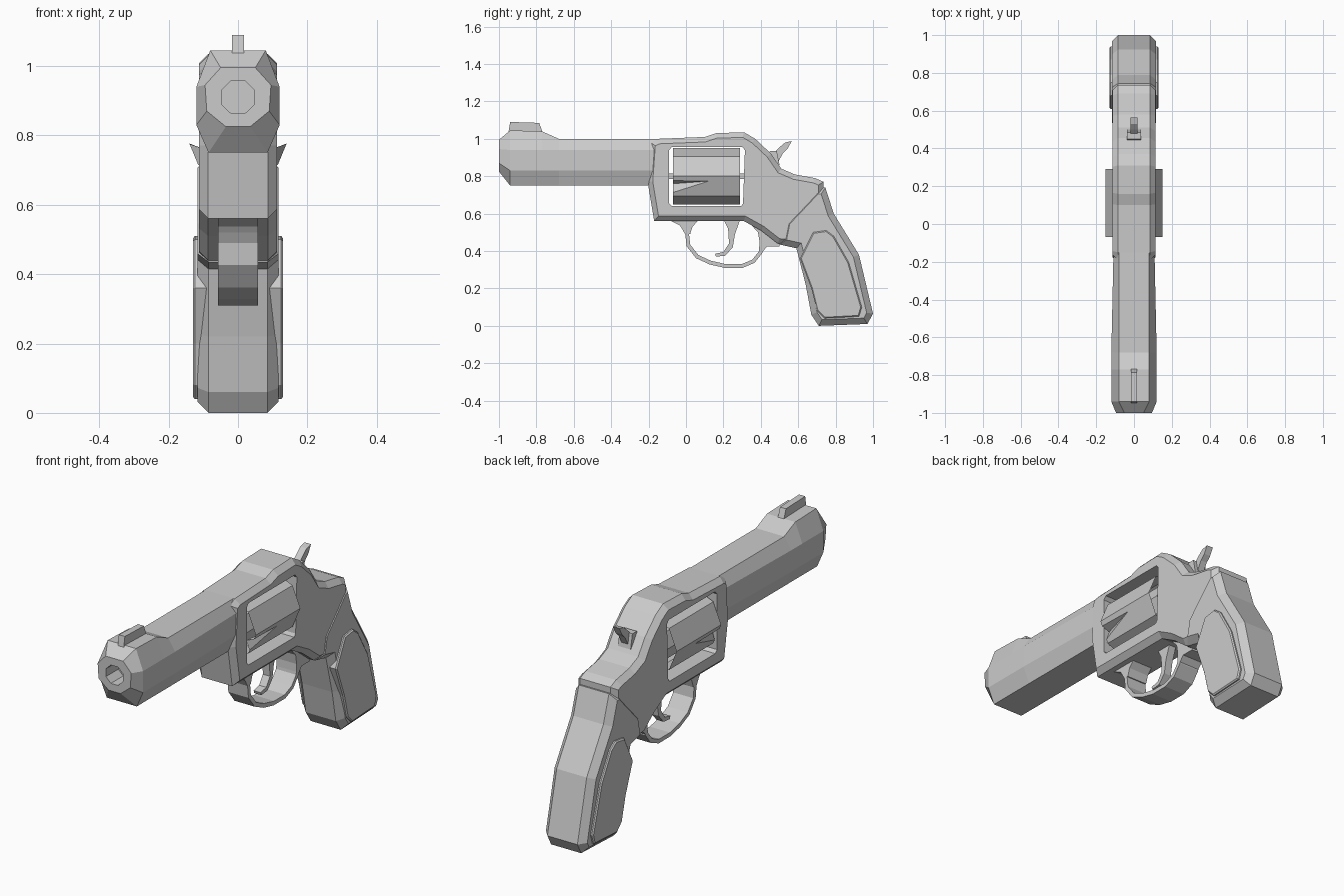
import bpy, bmesh
from math import cos, sin, pi
from mathutils import Vector

if "Cube" in bpy.data.objects:
    bpy.data.objects.remove(bpy.data.objects["Cube"])


def finish(name, bm):
    bmesh.ops.recalc_face_normals(bm, faces=bm.faces)
    mesh = bpy.data.meshes.new(name)
    bm.to_mesh(mesh)
    bm.free()
    ob = bpy.data.objects.new(name, mesh)
    bpy.context.collection.objects.link(ob)
    return ob


def plate(name, outline, w, chamfer=0.0):
    """Side outline (y, z) extruded to x = +-w, with chamfered rims."""
    bm = bmesh.new()
    face = bm.faces.new([bm.verts.new((-w, y, z)) for y, z in outline])
    ext = bmesh.ops.extrude_face_region(bm, geom=[face], use_keep_orig=True)
    verts = [g for g in ext["geom"] if isinstance(g, bmesh.types.BMVert)]
    bmesh.ops.translate(bm, verts=verts, vec=(2 * w, 0, 0))
    bmesh.ops.recalc_face_normals(bm, faces=bm.faces)
    if chamfer:
        rims = [e for e in bm.edges if abs(e.verts[0].co.x - e.verts[1].co.x) < 1e-5]
        bmesh.ops.bevel(bm, geom=rims, offset=chamfer, segments=1,
                        affect='EDGES', clamp_overlap=False)
    return finish(name, bm)


def strip(name, path, t, w):
    """Flat band of thickness t following a side path."""
    pts = [Vector(p) for p in path]
    left, right = [], []
    for i, p in enumerate(pts):
        d = (pts[min(i + 1, len(pts) - 1)] - pts[max(i - 1, 0)]).normalized()
        n = Vector((-d.y, d.x)) * t / 2
        left.append(p + n)
        right.append(p - n)
    return plate(name, left + right[::-1], w)


# Barrel: mirrored eight-sided sections, from the bottom of the bore to the frame
def bore(y):
    return y, [(.02, .957), (.048, .93), (.048, .89), (.02, .863)]


def body(y, top, side=.12):
    return y, [(.08, top), (side, .94), (side, .83), (.085, .75)]


sections = [bore(-.9), bore(-1),
            (-1, [(.05, .995), (.095, .945), (.09, .87), (.035, .825)]),
            body(-.94, 1.045), body(-.77, 1.04), body(-.68, 1.0), body(-.12, 1.0, .108)]
bm = bmesh.new()
rings = []
for y, half in sections:
    loop = half + [(-x, z) for x, z in half[::-1]]
    rings.append([bm.verts.new((x, y, z)) for x, z in loop])
for a, b in zip(rings, rings[1:]):
    for i in range(8):
        j = (i + 1) % 8
        bm.faces.new((a[i], a[j], b[j], b[i]))
bm.faces.new(rings[0])
bm.faces.new(rings[-1])
finish("barrel", bm)

plate("front_sight", [(-.95, 1.03), (-.94, 1.09), (-.785, 1.085), (-.765, 1.03)], .017)

# Frame with the cylinder window cut through
frame = plate("frame", [
    (-.205, .77), (-.17, .56), (.31, .56), (.40, .51), (.49, .44), (.60, .43),
    (.70, .62), (.735, .70), (.735, .77), (.69, .79), (.58, .81), (.51, .84),
    (.455, .92), (.37, 1.0), (.31, 1.035), (.16, 1.03), (.10, 1.01),
    (-.15, 1.0), (-.19, .98)], .113, .027)
cutter = plate("window_cutter", [
    (-.09, .655), (-.075, .64), (.295, .64), (.305, .655),
    (.315, .94), (.30, .957), (-.075, .957), (-.09, .94)], .3)
cutter.hide_render = True
cutter.hide_viewport = True
cut = frame.modifiers.new("window", 'BOOLEAN')
cut.operation = 'DIFFERENCE'
cut.solver = 'EXACT'
cut.object = cutter

# Cylinder: open eight-sided shell, with wedge flutes on the lower side faces
F, B, ZC = -.07, .29, .80


def rim(i, y, r=.15):
    return Vector((r * cos(i * pi / 4), y, ZC + r * sin(i * pi / 4)))


bm = bmesh.new()
for i in range(8):
    a, b = (i, i + 1) if i < 4 else (i + 1, i)
    if i == 7:
        a, b = 8, 7
    elif i == 4:
        a, b = 4, 5
    corners = [rim(a, F), rim(a, B), rim(b, B), rim(b, F)]
    if i in (4, 7):
        up, low = rim(a, F).lerp(rim(b, F), .22), rim(a, F).lerp(rim(b, F), .82)
        tip = rim(a, .12).lerp(rim(b, .12), .25)
        deep = rim((a + b) / 2, F, .105)
        vs = [bm.verts.new(p) for p in corners + [low, tip, up]]
        bm.faces.new(vs)
        m = bm.verts.new(deep)
        bm.faces.new((vs[6], vs[5], m))
        bm.faces.new((m, vs[5], vs[4]))
    else:
        bm.faces.new([bm.verts.new(p) for p in corners])
bmesh.ops.remove_doubles(bm, verts=bm.verts, dist=1e-4)
finish("cylinder", bm)

bm = bmesh.new()
ends = [[bm.verts.new(rim(i, y, .1)) for i in range(8)] for y in (F, B)]
for i in range(8):
    j = (i + 1) % 8
    bm.faces.new((ends[0][i], ends[0][j], ends[1][j], ends[1][i]))
for ring in ends:
    bm.faces.new(ring)
finish("cylinder_core", bm)
plate("cylinder_axle", [(-.1, .785), (.32, .785), (.32, .815), (-.1, .815)], .015)

# Grip and its raised side panels
plate("grip", [
    (.50, .435), (.59, .415), (.64, .22), (.67, .06), (.71, 0), (.97, .01),
    (1.0, .065), (.925, .38), (.79, .60), (.745, .74), (.69, .735),
    (.63, .67), (.525, .56)], .117, .032)
plate("grip_panels", [
    (.61, .36), (.68, .50), (.75, .51), (.79, .48), (.87, .34), (.94, .10),
    (.925, .05), (.74, .04), (.70, .08), (.67, .20)], .13, .006)

# Trigger guard, its webs, and the trigger
strip("trigger_guard", [
    (-.03, .55), (.005, .50), (.013, .43), (.06, .37), (.13, .338), (.21, .32),
    (.30, .32), (.36, .345), (.40, .395), (.405, .47)], .021, .057)
plate("guard_front_web", [(-.10, .57), (-.03, .535), (-.005, .49), (.022, .49),
                          (.035, .53), (.07, .57)], .057)
plate("guard_rear_web", [(.32, .57), (.385, .50), (.395, .44), (.385, .37),
                         (.435, .425), (.50, .425), (.50, .50)], .057)
plate("trigger", [
    (.20, .57), (.225, .52), (.23, .44), (.20, .395), (.155, .385), (.16, .37),
    (.21, .375), (.25, .42), (.262, .49), (.29, .57)], .02)

# Hammer
plate("hammer_spur", [
    (.43, .90), (.465, .92), (.50, .955), (.53, .98), (.565, .988), (.545, .95),
    (.52, .925), (.495, .88), (.46, .85)], .018)
plate("hammer_base", [(.42, .90), (.45, .935), (.485, .935), (.50, .86), (.45, .84)], .036)
